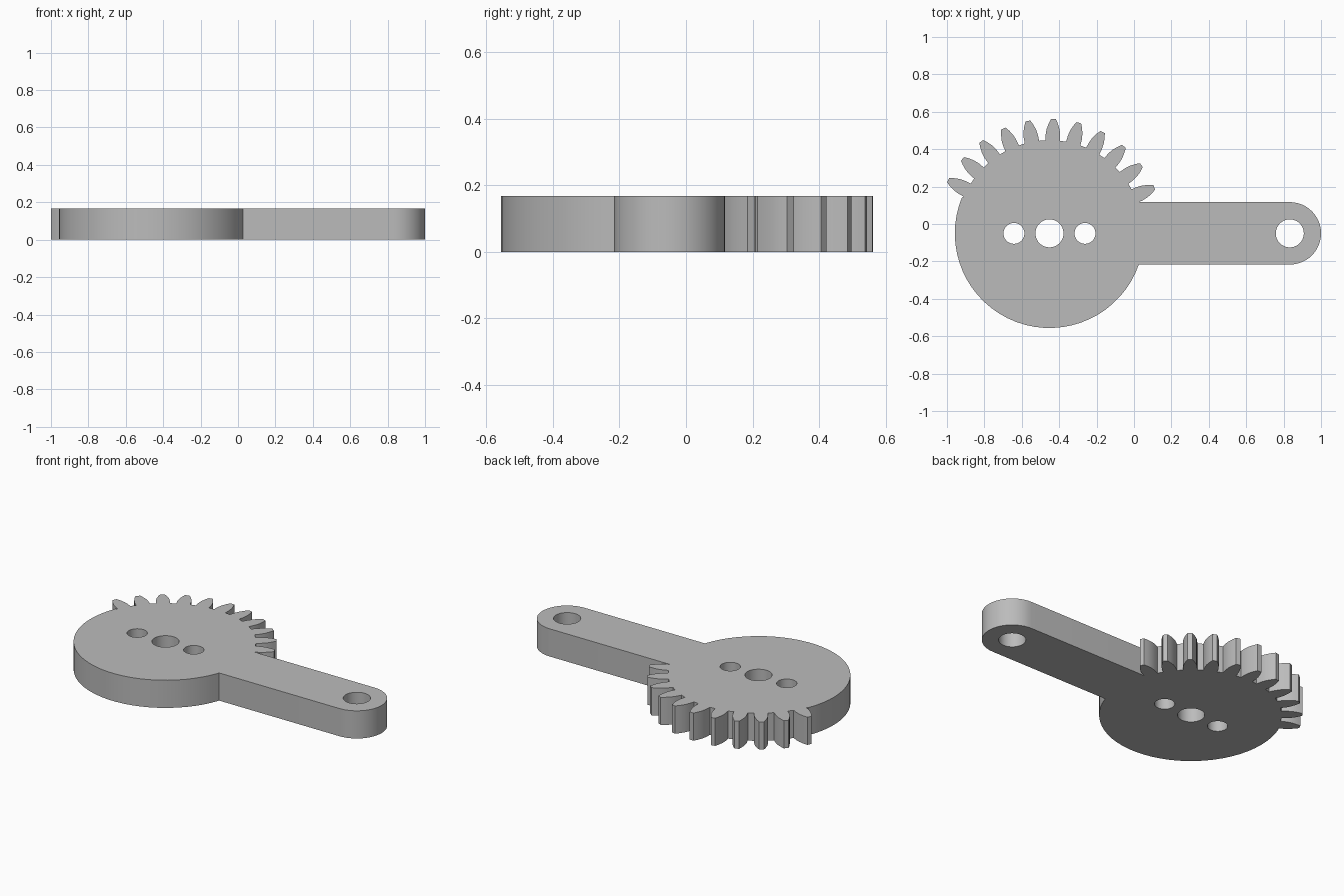
import bpy
import bmesh
from math import radians, degrees, asin, sin, cos

if "Cube" in bpy.data.objects:
    bpy.data.objects.remove(bpy.data.objects["Cube"], do_unlink=True)

HEIGHT = 0.168
HUB_X, MID_Y, HUB_R = -0.452, -0.05, 0.506
ARM_X, ARM_R = 0.833, 0.167
PITCH = 360 / 28
FIRST_TOOTH = 88 - 5 * PITCH
# Tooth flank: radius and half angle in degrees
FLANK = [(0.498, 4.5), (0.53, 4.2), (0.56, 3.5), (0.59, 2.3), (0.612, 1.2)]


def polar(cx, radius, angle):
    a = radians(angle)
    return (cx + radius * cos(a), MID_Y + radius * sin(a))


def arc(cx, radius, start, end, steps):
    return [polar(cx, radius, start + (end - start) * i / steps)
            for i in range(steps + 1)]


def circle(cx, radius, steps=40):
    return arc(cx, radius, 0, 360, steps)[:-1]


# Outline: rounded arm end, toothed sector, plain rim
join = degrees(asin(ARM_R / HUB_R))
outline = arc(ARM_X, ARM_R, -90, 90, 24)
outline.append(polar(HUB_X, HUB_R, join))
for k in range(11):
    centre = FIRST_TOOTH + k * PITCH
    rising = FLANK[1:] if k == 0 else FLANK
    outline += [polar(HUB_X, r, centre - h) for r, h in rising]
    outline += [polar(HUB_X, r, centre + h) for r, h in reversed(FLANK)]
outline += arc(HUB_X, HUB_R, centre + 5.5, 360 - join, 32)

# Pivot hole, two pin holes and the hole in the arm end
holes = [circle(HUB_X, 0.075), circle(HUB_X - 0.19, 0.056),
         circle(HUB_X + 0.19, 0.056), circle(ARM_X, 0.075)]

# Fill the flat profile and raise it to full thickness
bm = bmesh.new()
for loop in [outline] + holes:
    verts = [bm.verts.new((x, y, 0)) for x, y in loop]
    for i, v in enumerate(verts):
        bm.edges.new((verts[i - 1], v))
bmesh.ops.triangle_fill(bm, edges=bm.edges[:], use_beauty=True, normal=(0, 0, 1))
raised = bmesh.ops.extrude_face_region(bm, geom=bm.faces[:])["geom"]
bmesh.ops.translate(bm, vec=(0, 0, HEIGHT),
                    verts=[g for g in raised if isinstance(g, bmesh.types.BMVert)])
bmesh.ops.recalc_face_normals(bm, faces=bm.faces[:])
mesh = bpy.data.meshes.new("gear_arm")
bm.to_mesh(mesh)
bm.free()

# Plain grey material
grey = bpy.data.materials.new("plain_grey")
grey.use_nodes = True
colour = (0.5, 0.5, 0.5, 1)
grey.diffuse_color = colour
grey.node_tree.nodes["Principled BSDF"].inputs["Base Color"].default_value = colour
mesh.materials.append(grey)

gear = bpy.data.objects.new("gear_arm", mesh)
bpy.context.collection.objects.link(gear)
bpy.ops.object.select_all(action="DESELECT")
gear.select_set(True)
bpy.context.view_layer.objects.active = gear
bpy.ops.object.shade_smooth_by_angle(angle=radians(30))
